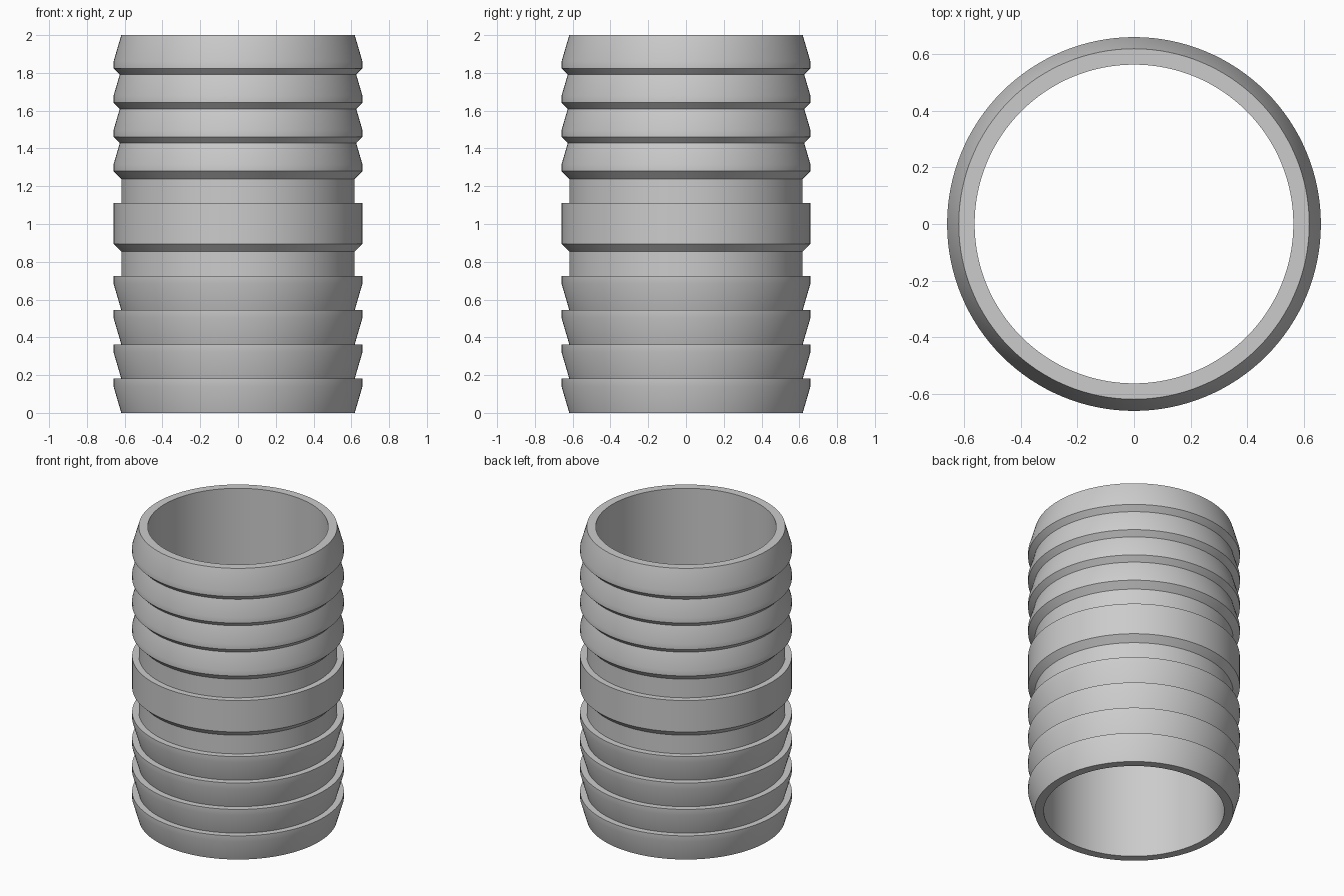
import bpy
import bmesh
import math

cube = bpy.data.objects.get("Cube")
if cube:
    bpy.data.objects.remove(cube, do_unlink=True)

SEGMENTS = 128
BORE, CORE, RIM = 0.562, 0.618, 0.659   # bore, groove and rib radii
PITCH, TAPER, CHAMFER = 0.1815, 0.14, 0.041
RIBS = 4

grey = bpy.data.materials.new("grey_plastic")
grey.use_nodes = True
colour = (0.6, 0.6, 0.6, 1)
grey.diffuse_color = colour
grey.node_tree.nodes["Principled BSDF"].inputs["Base Color"].default_value = colour


def revolve(name, profile):
    """Turn a closed (radius, height) profile around the z axis."""
    bm = bmesh.new()
    rings = []
    for i in range(SEGMENTS):
        a = math.tau * i / SEGMENTS
        rings.append([bm.verts.new((r * math.cos(a), r * math.sin(a), z))
                      for r, z in profile])
    n = len(profile)
    for i in range(SEGMENTS):
        here, there = rings[i], rings[(i + 1) % SEGMENTS]
        for j in range(n):
            k = (j + 1) % n
            bm.faces.new((here[j], there[j], there[k], here[k]))
    bmesh.ops.recalc_face_normals(bm, faces=bm.faces)
    mesh = bpy.data.meshes.new(name)
    bm.to_mesh(mesh)
    bm.free()
    mesh.materials.append(grey)
    obj = bpy.data.objects.new(name, mesh)
    bpy.context.collection.objects.link(obj)
    bpy.ops.object.select_all(action='DESELECT')
    obj.select_set(True)
    bpy.context.view_layer.objects.active = obj
    bpy.ops.object.shade_smooth_by_angle(angle=math.radians(25))
    return obj


# Lower barbs: taper outwards going up, each ending in a flat step
outline = []
for i in range(RIBS):
    z = i * PITCH
    outline += [(CORE, z), (RIM, z + TAPER), (RIM, z + PITCH), (CORE, z + PITCH)]
    if i < RIBS - 1:
        outline.pop()   # the next barb starts on the same point

# Central collar: chamfered below, flat above
outline += [(CORE, 0.854), (RIM, 0.854 + CHAMFER), (RIM, 1.111), (CORE, 1.111)]

# Upper barbs: chamfered below, tapering inwards going up
slope = (RIM - CORE) / TAPER
overlap = CHAMFER / (1 + slope)          # where a chamfer meets the taper below it
for i in reversed(range(RIBS)):
    top = 2 - i * PITCH
    low = top - PITCH
    if i == RIBS - 1:
        outline.append((CORE, low + 0.006 - CHAMFER))
    outline += [(RIM, low + 0.006), (RIM, top - TAPER)]
    if i:
        r = CORE + slope * overlap * 0.85
        outline.append((r, top + 0.006 - (RIM - r)))
    else:
        outline.append((CORE, top))

# Straight bore closes the profile
outline += [(BORE, 2), (BORE, 0)]
revolve("hose_connector", outline)
